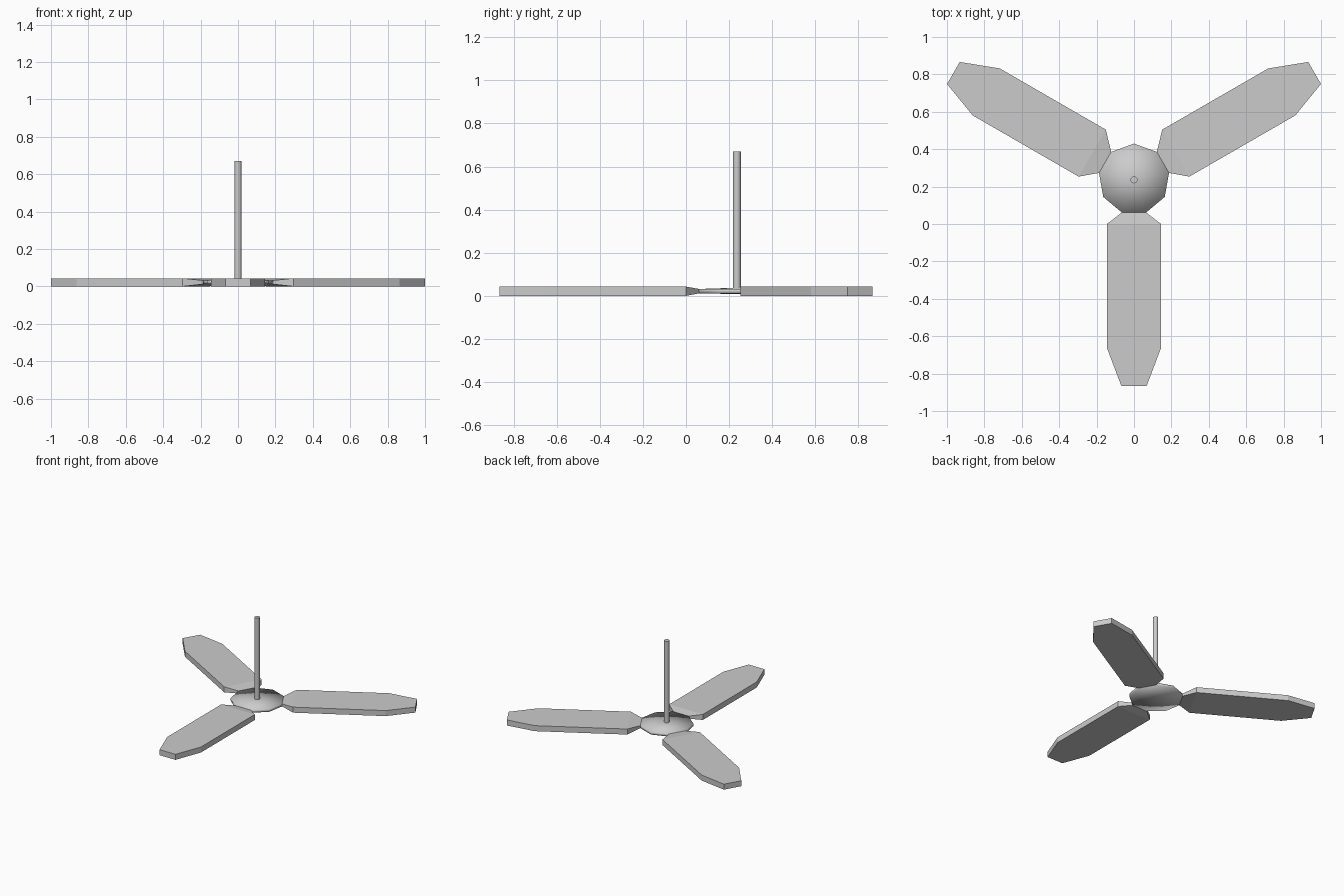
import bpy
from math import sin, cos, pi, radians

if "Cube" in bpy.data.objects:
    bpy.data.objects.remove(bpy.data.objects["Cube"])

HUB = (0.0, 0.24)      # hub axis
PIVOT_Y = 0.25         # point the blades turn around
R = 0.19


def make(name, verts, faces):
    me = bpy.data.meshes.new(name)
    me.from_pydata(verts, [], faces)
    me.update()
    ob = bpy.data.objects.new(name, me)
    bpy.context.collection.objects.link(ob)
    return ob


def hub_point(deg):
    a = radians(deg)
    return (HUB[0] + R * cos(a), HUB[1] + R * sin(a))


# hub: thin nine-sided disc, softly shaded like a dome
ZLO, ZHI = 0.012, 0.032
ring = [hub_point(90 + 40 * i) for i in range(9)]
verts = [(x, y, ZLO) for x, y in ring] + [(x, y, ZHI) for x, y in ring]
verts += [(*HUB, 0.008), (*HUB, 0.038)]
faces = []
for i in range(9):
    j = (i + 1) % 9
    faces += [(i, j, 9 + j, 9 + i), (18, j, i), (19, 9 + i, 9 + j)]
hub = make("hub", verts, faces)
for p in hub.data.polygons:
    p.use_smooth = True

# blades: flat plank with clipped tip and a neck tapering into one hub side
# each outline point is (distance from pivot, sideways offset)
for k, (deg, inner) in enumerate([(-90, 0.25), (30, 0.258), (150, 0.258)]):
    a = radians(deg)
    outline = [(inner, -0.145), (0.912, -0.145), (1.115, -0.068),
               (1.115, 0.068), (0.912, 0.145), (inner, 0.145)]
    pts = [(d * cos(a) - s * sin(a), PIVOT_Y + d * sin(a) + s * cos(a), 0.0, 0.043)
           for d, s in outline]
    for off in (20, -20):
        pts.append((*hub_point(deg + off), ZLO, ZHI))
    n = len(pts)
    verts = [(x, y, lo) for x, y, lo, hi in pts] + [(x, y, hi) for x, y, lo, hi in pts]
    faces = [(5, 4, 3, 2, 1, 0), (7, 6, 5, 0),
             (8, 9, 10, 11, 12, 13), (8, 13, 14, 15)]
    for i in range(n):
        j = (i + 1) % n
        if i != 6:                       # side buried against the hub
            faces.append((i, j, n + j, n + i))
    make("blade_%d" % (k + 1), verts, faces)

# hanging rod
bpy.ops.mesh.primitive_cylinder_add(vertices=12, radius=0.019, depth=0.645,
                                    location=(0, 0.236, 0.025 + 0.645 / 2))
rod = bpy.context.object
rod.name = "hanging_rod"
bpy.ops.object.shade_smooth_by_angle(angle=radians(40))
